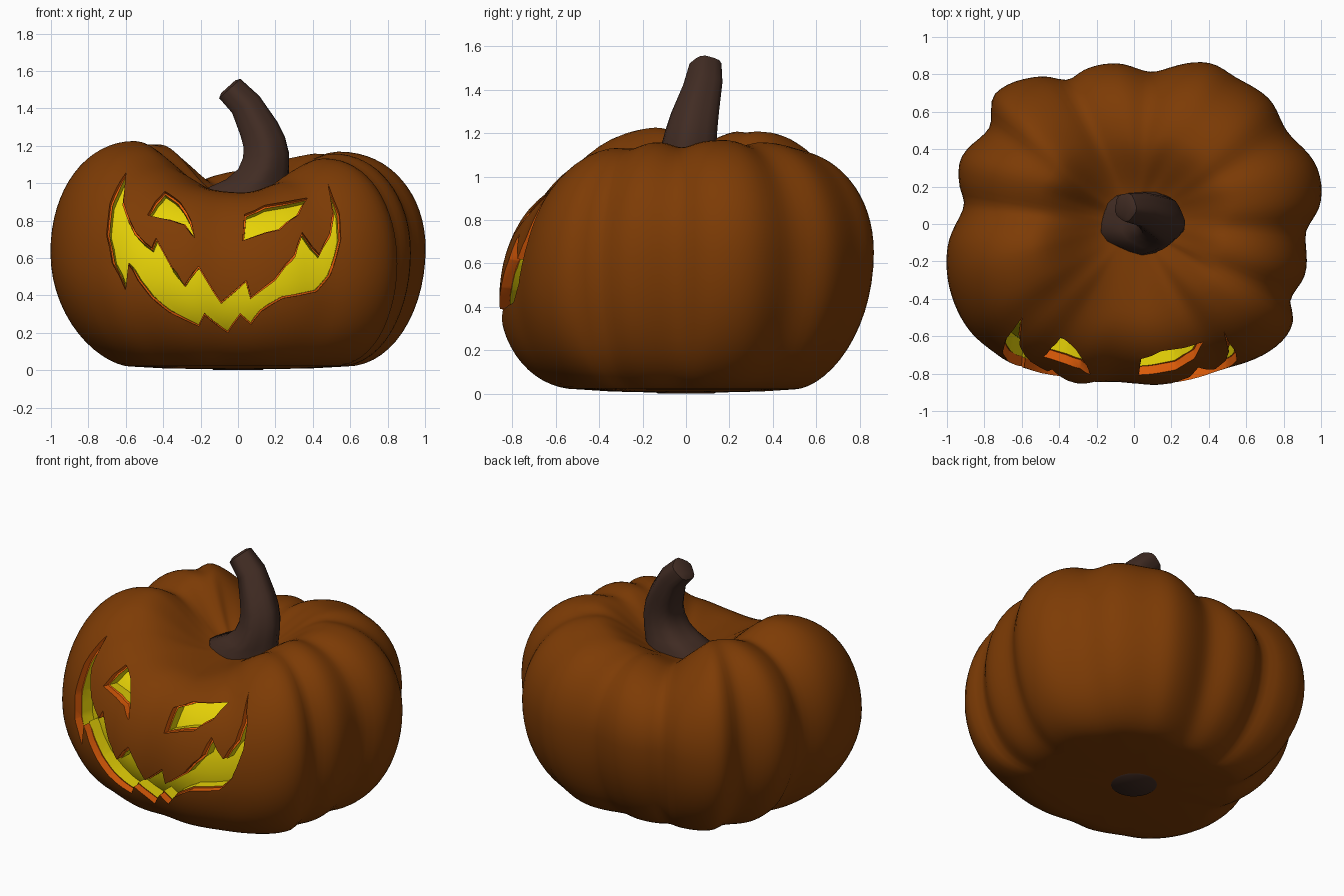
import bpy, bmesh, math
from mathutils import Vector

if "Cube" in bpy.data.objects:
    bpy.data.objects.remove(bpy.data.objects["Cube"])

def material(name, rgb):
    m = bpy.data.materials.new(name)
    m.diffuse_color = (*rgb, 1)
    m.use_nodes = True
    m.node_tree.nodes["Principled BSDF"].inputs["Base Color"].default_value = m.diffuse_color
    return m

SKIN = material("pumpkin skin", (0.205, 0.044, 0.0015))
RIND = material("orange rind", (0.86, 0.125, 0.003))
GLOW = material("yellow glow", (0.80, 0.65, 0.002))
STEM = material("stem brown", (0.053, 0.025, 0.017))

# plan outline: angle in degrees, radius
OUTLINE = [(6, 1.005), (17, 1.025), (29.5, .976), (34.5, .97), (43, .985), (55, .955), (65, .95),
           (83, .835), (97, .866), (108, .873), (115, .865), (122, .935), (137, 1.02), (146, .945),
           (159, .99), (167, .965), (174, .93), (187, 1.005), (199.5, 1.045), (214, 1.05),
           (225, 1.02), (236, .95), (250.5, .905), (263, .85), (279, .87), (295, .90), (308, .955),
           (321.5, 1.01), (329, 1.005), (334, .945), (343.5, .955), (357, .935)]
# height of the lobe tops around the rim
RIM = [(0, 1.16), (30, 1.17), (60, 1.13), (90, 1.07), (115, 1.05), (143, 1.225), (172, 1.17),
       (195, 1.225), (220, 1.14), (240, 1.0), (270, .95), (290, .98), (310, 1.08), (330, 1.15)]
GROOVES = [30, 83, 114, 147, 174, 222, 303, 333, 358]

def wave(table, a):
    """Periodic cubic interpolation of (degrees, value)."""
    n = len(table)
    p = lambda i: (table[i % n][0] + 360 * (i // n), table[i % n][1])
    a = a % 360
    if a < table[0][0]:
        a += 360
    i = max(k for k in range(n) if table[k][0] <= a)
    (xa, ya), (x0, y0), (x1, y1), (xb, yb) = p(i - 1), p(i), p(i + 1), p(i + 2)
    h, t = x1 - x0, (a - x0) / (x1 - x0)
    m0, m1 = (y1 - ya) / (x1 - xa) * h, (yb - y0) / (xb - x0) * h
    return ((2*t**3 - 3*t**2 + 1) * y0 + (t**3 - 2*t*t + t) * m0
            + (3*t*t - 2*t**3) * y1 + (t**3 - t*t) * m1)

def make_object(name, bm, mats, index=0):
    bmesh.ops.recalc_face_normals(bm, faces=bm.faces)
    me = bpy.data.meshes.new(name)
    for f in bm.faces:
        f.material_index = index
    bm.to_mesh(me)
    bm.free()
    for m in mats:
        me.materials.append(m)
    ob = bpy.data.objects.new(name, me)
    bpy.context.collection.objects.link(ob)
    return ob

def loft(bm, rings):
    for a, b in zip(rings, rings[1:]):
        n = len(a)
        for i in range(n):
            bm.faces.new((a[i], a[(i + 1) % n], b[(i + 1) % n], b[i]))

BODY_MATS = [SKIN, RIND, GLOW]

# ribbed body, also reused at smaller scale to limit the carving depth
def pumpkin(name, scale=1.0, index=0, n=150):
    cols = []
    for k in range(n):
        deg = 360 * k / n
        r, rim = wave(OUTLINE, deg), wave(RIM, deg)
        g = sum(math.exp(-(((deg - v + 180) % 360 - 180) / 7) ** 2) for v in GROOVES)
        front = max(0, math.cos(math.radians(deg - 270))) ** 1.5
        rim -= 0.025 * g
        mid = 0.65 - 0.22 * front
        power = 1.12 + .2 * math.cos(math.radians(deg - 140))
        prof = [(.2, .006), (.4, .01)]
        for j in range(15):                     # lower bulge
            a = math.radians(90 * (1 - j / 14))
            prof.append((.58 + .42 * max(0, math.cos(a)) ** power,
                         .02 + (mid - .02) * (1 - math.sin(a))))
        for j in range(1, 17):                  # shoulder
            a = math.radians(90 * j / 16)
            prof.append((.55 + .45 * max(0, math.cos(a)) ** .95,
                         mid + (rim - mid) * math.sin(a) ** .97))
        for j in range(1, 13):                  # hollow around the stem
            s = j / 13
            q = min(1, s / .8)
            prof.append((.55 * (1 - s), rim + (.94 - rim) * q * q * (3 - 2 * q)))
        t = math.radians(deg)
        col = []
        for f, z in prof:
            q = f * r - .015 * g * f * min(1, max(0, z / .3))
            col.append((q * math.cos(t) * scale, q * math.sin(t) * scale, .55 + (z - .55) * scale))
        cols.append(col)
    bm = bmesh.new()
    rings = [[bm.verts.new(c[j]) for c in cols] for j in range(len(cols[0]))]
    loft(bm, rings)
    for ring, z in ((rings[0], .005), (rings[-1], .94)):
        c = bm.verts.new((0, 0, .55 + (z - .55) * scale))
        for i in range(n):
            bm.faces.new((ring[i], ring[(i + 1) % n], c))
    return make_object(name, bm, BODY_MATS, index)

# carved face outlines, seen from the front (x, z)
MOUTH = [(-.60, 1.06), (-.65, .97), (-.685, .89), (-.705, .73), (-.68, .58), (-.61, .43), (-.59, .57),
         (-.54, .48), (-.47, .39), (-.37, .31), (-.21, .235), (-.18, .295), (-.055, .20), (.013, .295),
         (.07, .245), (.125, .315), (.24, .385), (.33, .40), (.425, .42), (.50, .51), (.55, .70),
         (.54, .83), (.48, .99), (.505, .83), (.49, .73), (.435, .62), (.34, .73), (.30, .615),
         (.195, .487), (.07, .39), (.045, .48), (-.09, .365), (-.21, .555), (-.285, .455),
         (-.435, .70), (-.46, .65), (-.55, .74), (-.61, .89)]
EYE_L = [(-.48, .82), (-.44, .89), (-.39, .95), (-.31, .89), (-.25, .79), (-.23, .70), (-.285, .765),
         (-.36, .79)]
EYE_R = [(.025, .685), (.035, .82), (.14, .87), (.37, .915), (.32, .82), (.22, .74)]

def inset(pts, d):
    n, out = len(pts), []
    area = sum(pts[i][0] * pts[(i + 1) % n][1] - pts[(i + 1) % n][0] * pts[i][1] for i in range(n))
    sgn = 1 if area > 0 else -1
    for i in range(n):
        a, p, b = (Vector(pts[(i + k) % n]) for k in (-1, 0, 1))
        e, f = (p - a).normalized(), (b - p).normalized()
        m = Vector((-(e.y + f.y), e.x + f.x)).normalized() * sgn * d
        out.append((p.x + m.x, p.y + m.y))
    return out

def cutter(name, shapes, index):
    bm = bmesh.new()
    for pts in shapes:
        rings = []
        for y in (-1.2, -.1):
            ring = []
            for x, z in pts:                    # walls lean with the surface
                dy = y + .85 - .6 * max(0, z - .5)
                ring.append(bm.verts.new((x * (1 - .15 * dy), y, z - .5 * max(0, z - .45) * dy)))
            rings.append(ring)
            bm.faces.new(ring)
        loft(bm, rings)
    ob = make_object(name, bm, BODY_MATS, index)
    ob.hide_render = True
    return ob

def subtract(ob, tool):
    mod = ob.modifiers.new("carve", 'BOOLEAN')
    mod.operation, mod.solver, mod.object = 'DIFFERENCE', 'EXACT', tool
    bpy.context.view_layer.update()
    dg = bpy.context.evaluated_depsgraph_get()
    me = bpy.data.meshes.new_from_object(ob.evaluated_get(dg))
    ob.modifiers.clear()
    ob.data = me
    bpy.data.objects.remove(tool, do_unlink=True)

# carve the orange rind first, then the deeper yellow recess
body = pumpkin("pumpkin_body")
for depth, gap, index in ((.945, 0, 1), (.86, .01, 2)):
    shapes = [inset(s, gap) if gap else s for s in (MOUTH, EYE_L, EYE_R)]
    tool = cutter("face_cutter", shapes, index)
    subtract(tool, pumpkin("core", depth, index))
    subtract(body, tool)

# bent stem: x, y, z, radius x, radius y, tilt
RINGS = [(.04, .01, .88, .24, .18, 0), (.045, .01, .97, .22, .165, 0), (.10, .01, 1.02, .165, .15, 0),
         (.135, .012, 1.08, .135, .135, 2), (.148, .018, 1.15, .122, .125, 6),
         (.138, .03, 1.22, .113, .118, 13), (.11, .045, 1.29, .104, .11, 22),
         (.04, .08, 1.42, .085, .09, 32), (-.045, .09, 1.505, .076, .075, 42),
         (-.053, .09, 1.515, .05, .05, 42)]
bm = bmesh.new()
rings = []
for x, y, z, rx, ry, tilt in RINGS:
    t, ring = math.radians(tilt), []
    for i in range(20):
        a = math.tau * i / 20
        k = 1 + .05 * math.cos(5 * a + 1)
        u = rx * k * math.cos(a)
        ring.append(bm.verts.new((x + u * math.cos(t), y + ry * k * math.sin(a), z + u * math.sin(t))))
    rings.append(ring)
loft(bm, rings)
bm.faces.new(rings[0])
bm.faces.new(rings[-1])
stem = make_object("stem", bm, [STEM])

# dark blossom scar underneath
bm = bmesh.new()
bmesh.ops.create_cone(bm, cap_ends=True, segments=24, radius1=.13, radius2=.14, depth=.008)
bmesh.ops.translate(bm, verts=bm.verts, vec=(0, 0, .004))
scar = make_object("bottom_scar", bm, [STEM])

for ob in (body, stem, scar):
    bpy.ops.object.select_all(action='DESELECT')
    ob.select_set(True)
    bpy.context.view_layer.objects.active = ob
    bpy.ops.object.shade_smooth_by_angle(angle=math.radians(50))
